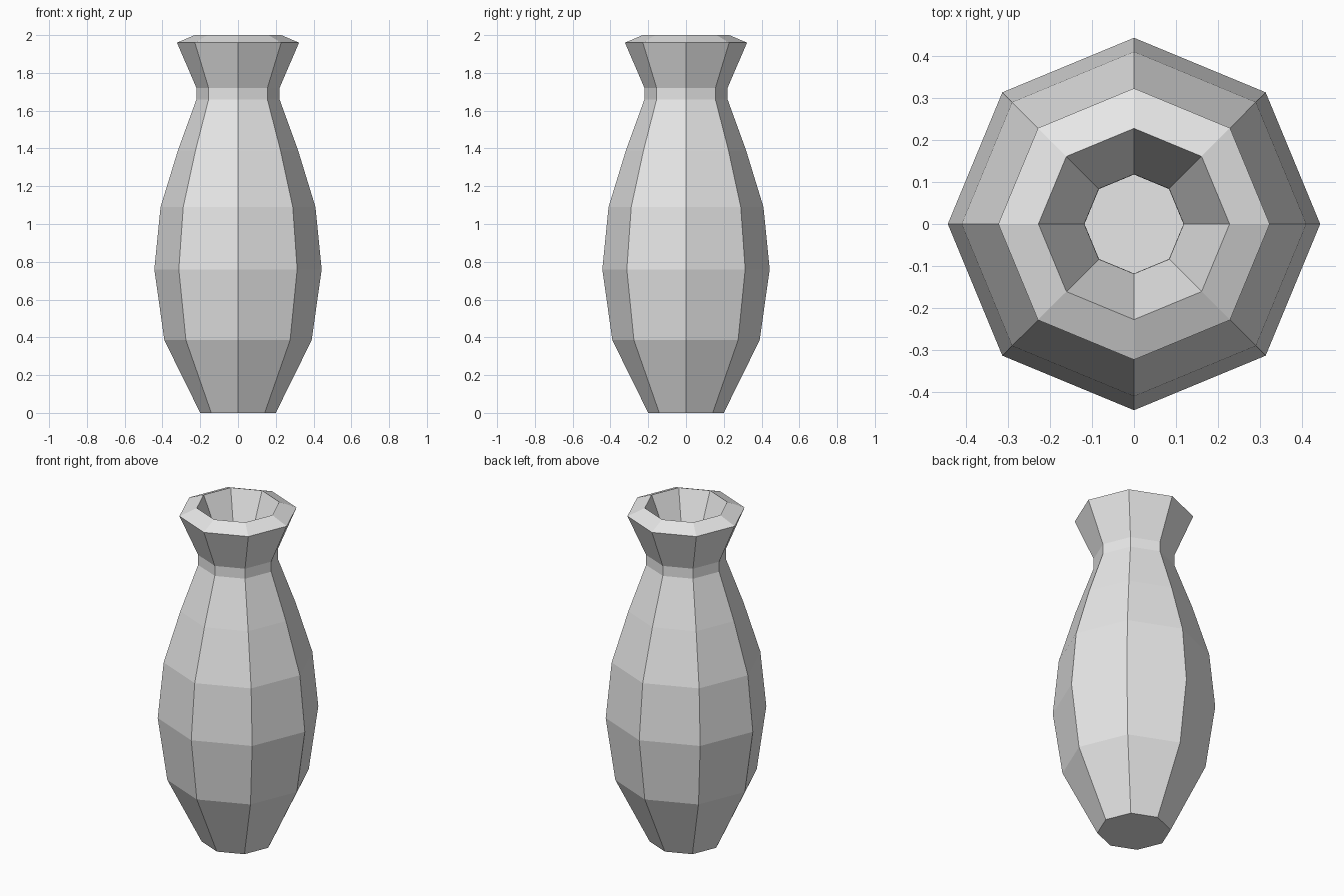
import bpy
import bmesh
from math import cos, sin, pi

cube = bpy.data.objects.get("Cube")
if cube:
    bpy.data.objects.remove(cube, do_unlink=True)

SIDES = 8
WALL = 0.104

# Outer profile as (radius, height), from foot to lip
PROFILE = [(0.2, 0.0), (0.39, 0.385), (0.443, 0.76), (0.41, 1.09), (0.318, 1.39),
           (0.22, 1.66), (0.22, 1.72), (0.323, 1.96)]


def make_material(name, colour):
    mat = bpy.data.materials.new(name)
    mat.use_nodes = True
    mat.diffuse_color = colour
    mat.node_tree.nodes["Principled BSDF"].inputs["Base Color"].default_value = colour
    return mat


# Eight-sided shell, open at the mouth and closed at the foot
bm = bmesh.new()
rings = [[bm.verts.new((r * cos(2 * pi * i / SIDES), r * sin(2 * pi * i / SIDES), z))
          for i in range(SIDES)] for r, z in PROFILE]
for low, high in zip(rings, rings[1:]):
    for i in range(SIDES):
        j = (i + 1) % SIDES
        bm.faces.new((low[i], low[j], high[j], high[i]))
bm.faces.new(rings[0][::-1])
mesh = bpy.data.meshes.new("vase")
bm.to_mesh(mesh)
bm.free()

vase = bpy.data.objects.new("vase", mesh)
bpy.context.collection.objects.link(vase)
mesh.materials.append(make_material("light_grey", (0.8, 0.8, 0.8, 1.0)))

# Wall thickness grows inward, giving the sloped lip and hollow inside
wall = vase.modifiers.new("wall", 'SOLIDIFY')
wall.thickness = WALL
wall.offset = -1
